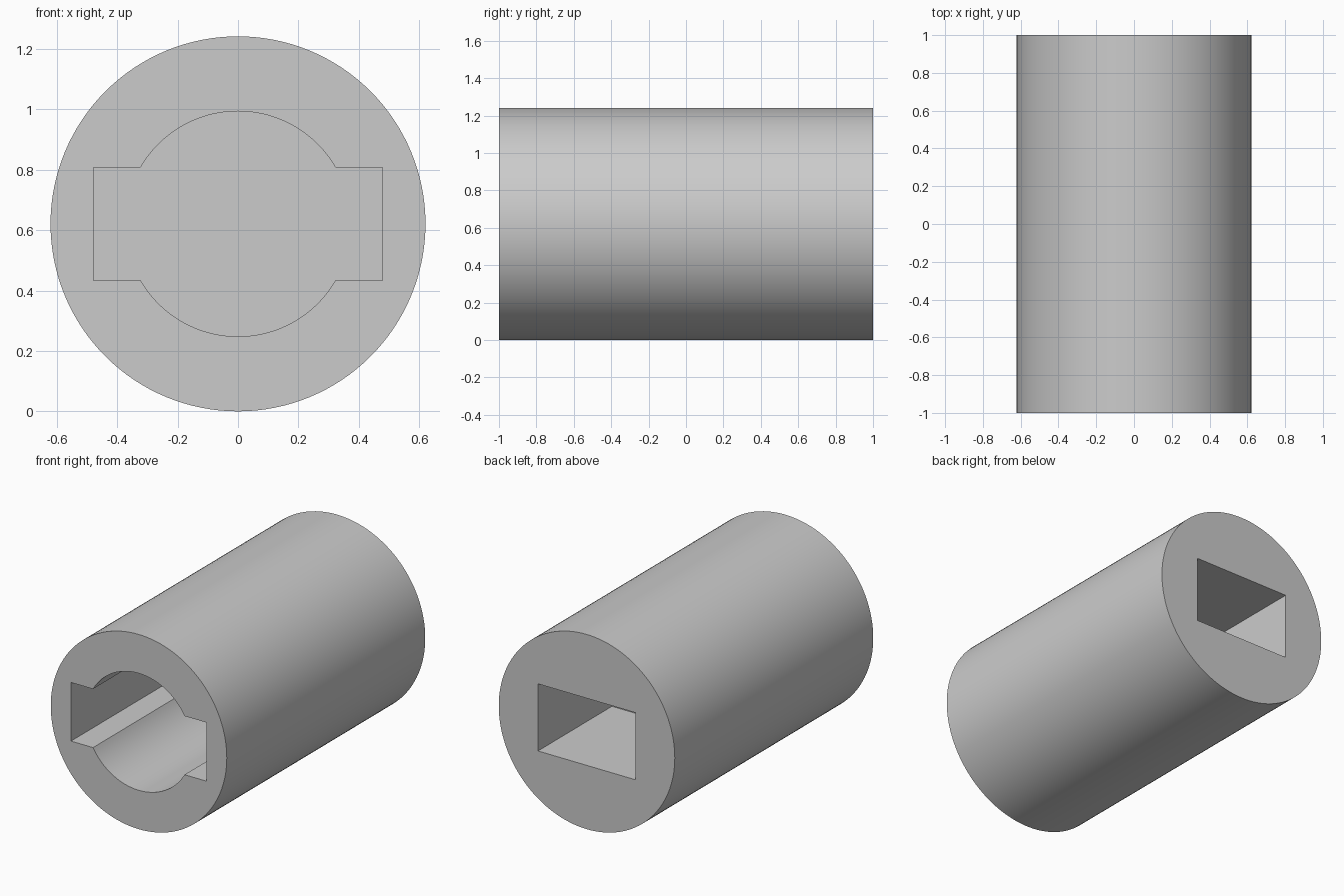
import bpy, bmesh, math

if "Cube" in bpy.data.objects:
    bpy.data.objects.remove(bpy.data.objects["Cube"], do_unlink=True)

RADIUS = 0.621          # outer body radius, also the axis height
BORE = 0.373            # round socket radius
SLOT_X, SLOT_Z = 0.478, 0.187
TANG_X, TANG_Z = 0.344, 0.214
FRONT_DEPTH, BACK_DEPTH = 1.24, 0.745

grey = bpy.data.materials.new("plain grey")
grey.use_nodes = True
colour = (0.6, 0.6, 0.6, 1)
grey.diffuse_color = colour
grey.node_tree.nodes["Principled BSDF"].inputs["Base Color"].default_value = colour


def arc(radius, start, end, steps):
    """Points on an arc, angles in degrees."""
    angles = [math.radians(start + (end - start) * i / steps) for i in range(steps + 1)]
    return [(radius * math.cos(a), radius * math.sin(a)) for a in angles]


def prism(name, outline, y0, y1):
    """Extrude an x-z outline around the body axis from y0 to y1."""
    bm = bmesh.new()
    face = bm.faces.new([bm.verts.new((x, y0, z + RADIUS)) for x, z in outline])
    new = bmesh.ops.extrude_face_region(bm, geom=[face])["geom"]
    verts = [v for v in new if isinstance(v, bmesh.types.BMVert)]
    bmesh.ops.translate(bm, verts=verts, vec=(0, y1 - y0, 0))
    bmesh.ops.recalc_face_normals(bm, faces=bm.faces)
    mesh = bpy.data.meshes.new(name)
    bm.to_mesh(mesh)
    bm.free()
    mesh.materials.append(grey)
    obj = bpy.data.objects.new(name, mesh)
    bpy.context.collection.objects.link(obj)
    return obj


def rectangle(x, z):
    return [(x, -z), (x, z), (-x, z), (-x, -z)]


# Outer cylinder
body = prism("coupling_body", arc(RADIUS, 0, 360, 128)[:-1], -1, 1)

# Front socket: round bore with a flat slot on each side
half = math.degrees(math.asin(SLOT_Z / BORE))
slot = rectangle(SLOT_X, SLOT_Z)
keyed = (slot[:2] + arc(BORE, half, 180 - half, 48)
         + slot[2:] + arc(BORE, 180 + half, 360 - half, 48))
front_cutter = prism("front_socket_cutter", keyed, -1.1, -1 + FRONT_DEPTH)

# Back socket: plain rectangular pocket
back_cutter = prism("back_socket_cutter", rectangle(TANG_X, TANG_Z), 1 - BACK_DEPTH, 1.1)

bpy.ops.object.select_all(action="DESELECT")
body.select_set(True)
bpy.context.view_layer.objects.active = body
for cutter in (front_cutter, back_cutter):
    cutter.hide_render = True
    cut = body.modifiers.new(cutter.name, "BOOLEAN")
    cut.operation = "DIFFERENCE"
    cut.solver = "EXACT"
    cut.object = cutter
    bpy.ops.object.modifier_apply(modifier=cut.name)
    bpy.data.objects.remove(cutter, do_unlink=True)

bpy.ops.object.shade_smooth_by_angle(angle=math.radians(25))
